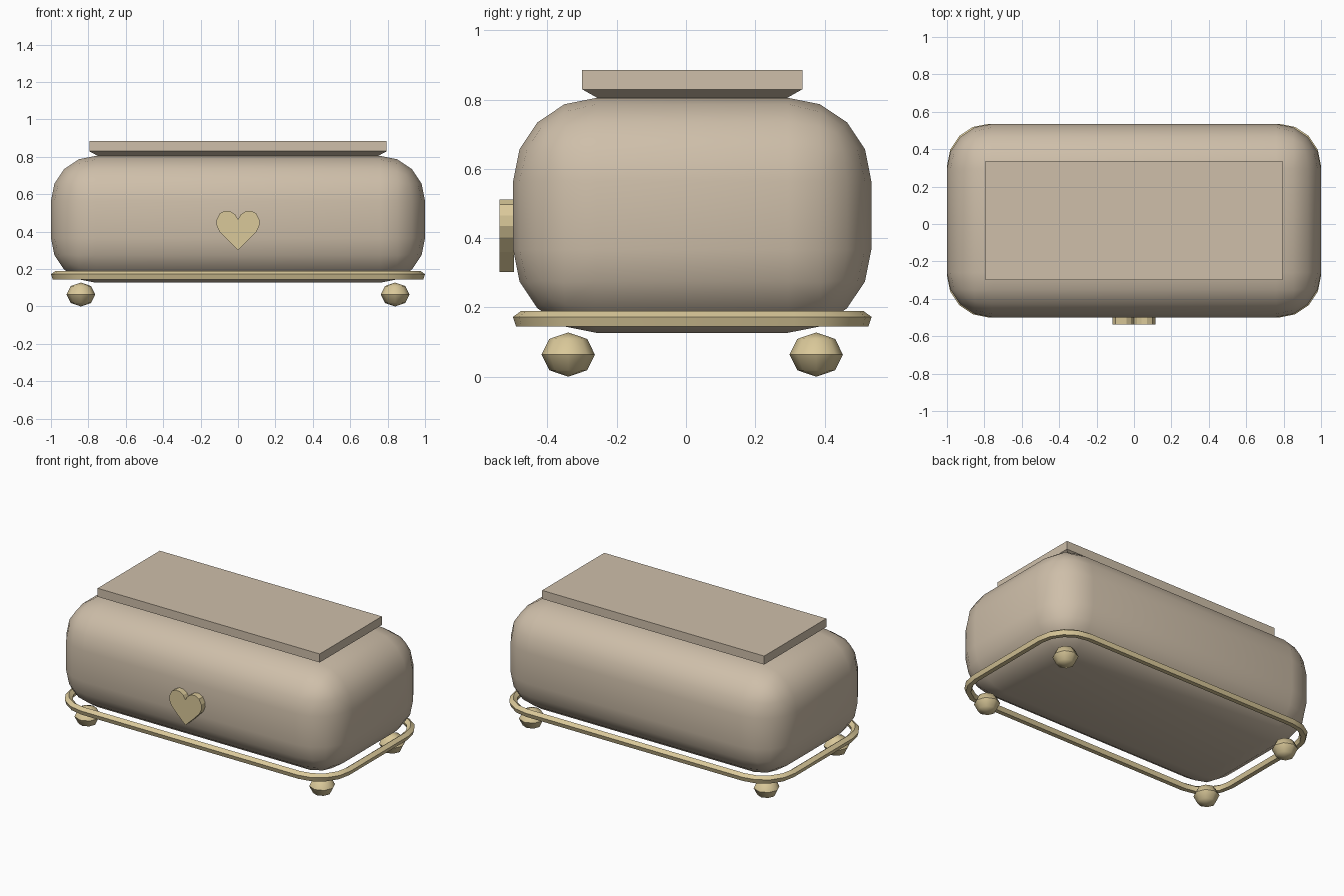
import bpy, bmesh, math

if "Cube" in bpy.data.objects:
    bpy.data.objects.remove(bpy.data.objects["Cube"])

YC = 0.018  # the body sits slightly back because the heart projects forward


def material(name, rgb):
    m = bpy.data.materials.new(name)
    m.diffuse_color = (*rgb, 1)
    m.use_nodes = True
    m.node_tree.nodes["Principled BSDF"].inputs["Base Color"].default_value = m.diffuse_color
    return m


TAN = material("tan", (0.62, 0.52, 0.40))
GOLD = material("gold", (0.70, 0.58, 0.32))


def add(name, bm, mat, angle=None):
    bmesh.ops.recalc_face_normals(bm, faces=bm.faces[:])
    me = bpy.data.meshes.new(name)
    bm.to_mesh(me)
    bm.free()
    ob = bpy.data.objects.new(name, me)
    bpy.context.collection.objects.link(ob)
    me.materials.append(mat)
    if angle:
        bpy.ops.object.select_all(action='DESELECT')
        ob.select_set(True)
        bpy.context.view_layer.objects.active = ob
        bpy.ops.object.shade_smooth_by_angle(angle=math.radians(angle))
    return ob


def loft(bm, rings, closed=False):
    # joins rings of points with quads; caps the ends unless closed
    vs = [[bm.verts.new(p) for p in r] for r in rings]
    n = len(vs[0])
    for i in range(len(vs) if closed else len(vs) - 1):
        a, b = vs[i], vs[(i + 1) % len(vs)]
        for j in range(n):
            k = (j + 1) % n
            bm.faces.new((a[j], a[k], b[k], b[j]))
    if not closed:
        bm.faces.new(vs[0])
        bm.faces.new(vs[-1])


# Rounded body
bm = bmesh.new()
bmesh.ops.create_cube(bm, size=1)
bmesh.ops.scale(bm, vec=(2, 1.034, 0.678), verts=bm.verts)
bmesh.ops.translate(bm, vec=(0, YC, 0.466), verts=bm.verts)
bmesh.ops.bevel(bm, geom=bm.edges[:], offset=0.24, segments=4,
                profile=0.5, affect='EDGES')
add("body", bm, TAN, 40)

# Flared lid slab
def rect(x, y, z):
    return [(sx * x, YC + sy * y, z) for sx, sy in ((-1, -1), (1, -1), (1, 1), (-1, 1))]

bm = bmesh.new()
loft(bm, [rect(0.74, 0.265, 0.80), rect(0.795, 0.318, 0.83), rect(0.795, 0.318, 0.885)])
add("lid", bm, TAN)

# Base rail: five-sided tube swept round a rounded rectangle
R, SEG, TUBE = 0.20, 4, 0.025
HX, HY = 0.976 - R, 0.494 - R
rings = []
for q, (sx, sy) in enumerate(((1, 1), (-1, 1), (-1, -1), (1, -1))):
    for i in range(SEG + 1):
        a = math.pi / 2 * (q + i / SEG)
        ring = []
        for k in range(5):
            t = math.radians(90 + 72 * k)
            r = R + TUBE * math.cos(t)
            ring.append((sx * HX + r * math.cos(a), YC + sy * HY + r * math.sin(a),
                         0.165 + TUBE * math.sin(t)))
        rings.append(ring)
bm = bmesh.new()
loft(bm, rings, closed=True)
add("base_rail", bm, GOLD, 40)

# Four faceted ball feet
for side, sx in (("left", -1), ("right", 1)):
    for end, sy in (("front", -1), ("back", 1)):
        bm = bmesh.new()
        bmesh.ops.create_uvsphere(bm, u_segments=8, v_segments=4, radius=1)
        bmesh.ops.scale(bm, vec=(0.077, 0.077, 0.064), verts=bm.verts)
        bmesh.ops.translate(bm, vec=(sx * 0.84, YC + sy * 0.358, 0.064), verts=bm.verts)
        add(f"{end}_{side}_foot", bm, GOLD, 48)

# Heart plate on the front
half = [(0.015, 0.492), (0.04, 0.509), (0.07, 0.512), (0.098, 0.497),
        (0.114, 0.465), (0.115, 0.435), (0.10, 0.402), (0.06, 0.36)]
outline = [(0, 0.465)] + half + [(0, 0.302)] + [(-x, z) for x, z in reversed(half)]
bm = bmesh.new()
loft(bm, [[(x, y, z) for x, z in outline] for y in (-0.538, -0.496)])
add("heart", bm, GOLD)
